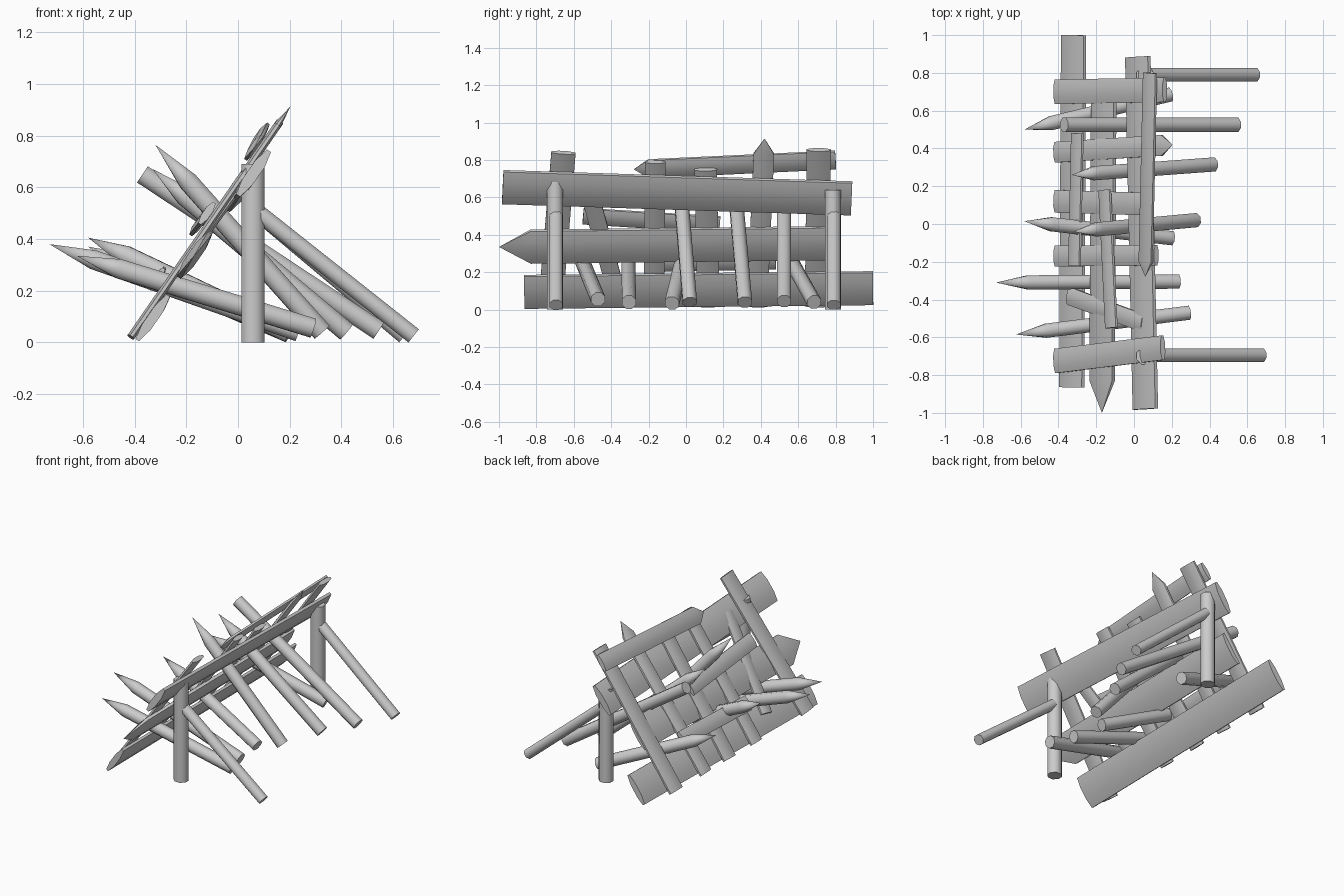
import bpy, bmesh, math
from mathutils import Vector

if "Cube" in bpy.data.objects:
    bpy.data.objects.remove(bpy.data.objects["Cube"])

NORMAL = Vector((-0.82, 0, 0.57))   # outward normal of the leaning fence


def beam(name, p, q, width, thick, tip=0.0, hint=NORMAL, sides=8):
    """Log from p to q, optionally flattened along hint, sharpened over the last tip units."""
    p, q = Vector(p), Vector(q)
    d = (q - p).normalized()
    u = d.cross(hint).normalized()
    v = u.cross(d).normalized()
    bm = bmesh.new()

    def ring(c):
        k = 1 / math.cos(math.pi / sides)
        out = []
        for i in range(sides):
            a = 2 * math.pi * (i + 0.5) / sides
            out.append(bm.verts.new(c + u * (math.cos(a) * k * width / 2)
                                    + v * (math.sin(a) * k * thick / 2)))
        return out

    a, b = ring(p), ring(q - d * tip)
    bm.faces.new(a)
    for i in range(sides):
        j = (i + 1) % sides
        bm.faces.new((a[i], a[j], b[j], b[i]))
    if tip:
        apex = bm.verts.new(q)
        for i in range(sides):
            bm.faces.new((b[i], b[(i + 1) % sides], apex))
    else:
        bm.faces.new(b)
    bmesh.ops.recalc_face_normals(bm, faces=bm.faces)
    me = bpy.data.meshes.new(name)
    bm.to_mesh(me)
    bm.free()
    ob = bpy.data.objects.new(name, me)
    bpy.context.collection.objects.link(ob)
    bpy.ops.object.select_all(action='DESELECT')
    ob.select_set(True)
    bpy.context.view_layer.objects.active = ob
    bpy.ops.object.shade_smooth_by_angle(angle=math.radians(50))
    return ob


# long horizontal rails
beam("bottom_rail", (-0.33, -0.865, 0.095), (-0.32, 1.0, 0.115), 0.21, 0.04)
beam("middle_rail", (-0.16, 0.75, 0.355), (-0.17, -1.0, 0.335), 0.21, 0.045, tip=0.17)
beam("top_rail", (0.06, -0.98, 0.655), (0.02, 0.885, 0.595), 0.21, 0.045)

# slats leaning across the rails: bottom y, top y, top z, width, tip
slats = [(-0.725, -0.655, 0.84, 0.13, 0), (-0.17, -0.165, 0.79, 0.11, 0),
         (0.12, 0.105, 0.75, 0.12, 0), (0.38, 0.42, 0.915, 0.11, 0.1),
         (0.70, 0.71, 0.855, 0.13, 0)]
for i, (y0, y1, z, w, tip) in enumerate(slats):
    beam(f"slat_{i + 1}", (-0.415, y0, 0.02), (-0.42 + (z - 0.01) * 0.69, y1, z), w, 0.03, tip)
beam("short_slat", (-0.345, -0.38, 0.12), (0.05, -0.525, 0.66), 0.095, 0.03)

# outer battens nailed over the slats
beam("upper_batten", (0.085, 0.8, 0.80), (0.06, -0.28, 0.75), 0.115, 0.03, tip=0.08)
beam("middle_batten", (-0.155, 0.18, 0.455), (-0.12, -0.55, 0.50), 0.1, 0.03)
beam("lower_batten", (-0.30, 0.48, 0.26), (-0.315, -0.22, 0.245), 0.1, 0.03)

# upright posts and their rear braces
for side, y, top, reach in (("front", -0.70, 0.69, 0.68), ("back", 0.785, 0.64, 0.645)):
    beam(f"{side}_post", (0.058, y, 0.0), (0.058, y, top), 0.085, 0.09, hint=Vector((1, 0, 0)))
    beam(f"{side}_brace", (reach, y + 0.005, 0.025), (0.08, y + 0.005, 0.50), 0.072, 0.065,
         hint=Vector((0, 0, 1)))

# sharpened stakes: buried end, outer end, tip length
stakes = [((0.19, 0.685, 0.04), (-0.58, 0.50, 0.37), 0.16),
          ((0.545, 0.525, 0.045), (-0.37, 0.525, 0.65), 0),
          ((0.42, 0.315, 0.04), (-0.33, 0.26, 0.67), 0.16),
          ((0.20, -0.075, 0.035), (-0.58, 0.015, 0.405), 0.16),
          ((0.325, 0.02, 0.04), (-0.32, -0.04, 0.765), 0.19),
          ((0.235, -0.305, 0.04), (-0.73, -0.31, 0.38), 0.18),
          ((0.29, -0.47, 0.055), (-0.625, -0.585, 0.335), 0.17)]
for i, (p, q, tip) in enumerate(stakes):
    beam(f"stake_{i + 1}", p, q, 0.075, 0.075, tip, hint=Vector((0, 0, 1)))
